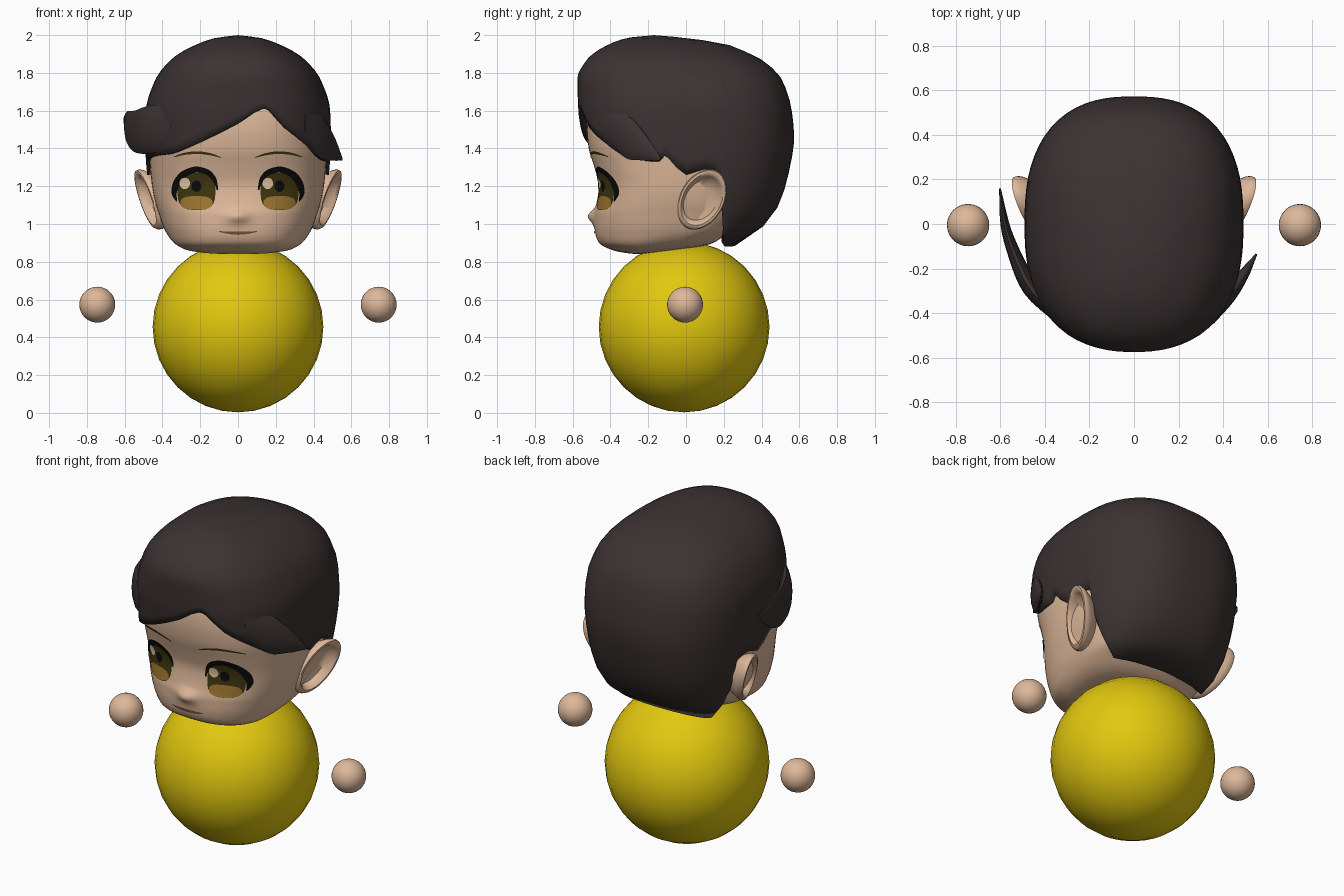
import bpy, bmesh, math
from mathutils import Vector

if "Cube" in bpy.data.objects:
    bpy.data.objects.remove(bpy.data.objects["Cube"])


def material(name, r, g, b):
    m = bpy.data.materials.new(name)
    lin = [(c / 255 / 12.92 if c < 11 else ((c / 255 + .055) / 1.055) ** 2.4) for c in (r, g, b)]
    m.diffuse_color = (*lin, 1)
    m.use_nodes = True
    m.node_tree.nodes["Principled BSDF"].inputs["Base Color"].default_value = m.diffuse_color
    return m


SKIN = material("skin", 222, 184, 154)
YELLOW = material("yellow", 226, 200, 14)
HAIR = material("dark_hair", 60, 50, 50)
BLACK = material("lash_black", 10, 10, 10)
OLIVE = material("iris_olive", 62, 54, 14)
GOLD = material("iris_gold", 158, 118, 48)
SHINE = material("eye_shine", 236, 208, 176)
LIP = material("mouth_brown", 120, 82, 58)


def interp(table, k):
    """Smooth monotone interpolation of rows (key, values...)."""
    n = len(table)
    k = min(max(k, table[0][0]), table[-1][0])
    i = max(j for j in range(n - 1) if table[j][0] <= k)
    h = table[i + 1][0] - table[i][0]
    t = (k - table[i][0]) / h
    out = []
    for c in range(1, len(table[0])):
        def slope(j):
            return (table[j + 1][c] - table[j][c]) / (table[j + 1][0] - table[j][0])

        def tangent(j):
            if j == 0:
                return slope(0)
            if j == n - 1:
                return slope(n - 2)
            a, b = slope(j - 1), slope(j)
            return 2 * a * b / (a + b) if a * b > 0 else 0
        out.append(table[i][c] * (1 + 2 * t) * (1 - t) ** 2 + tangent(i) * h * t * (1 - t) ** 2
                   + table[i + 1][c] * t * t * (3 - 2 * t) + tangent(i + 1) * h * t * t * (t - 1))
    return out


def grid(name, rows, mat, closed=True, caps=False, solid=True, angle=50):
    """Mesh from rows of points; solid meshes get outward normals."""
    bm = bmesh.new()
    vs = [[bm.verts.new(p) for p in row] for row in rows]
    n = len(rows[0])
    for a, b in zip(vs, vs[1:]):
        for c in range(n if closed else n - 1):
            d = (c + 1) % n
            bm.faces.new((a[c], b[c], b[d], a[d]))
    if caps:
        bm.faces.new(vs[0])
        bm.faces.new(vs[-1][::-1])
    bmesh.ops.remove_doubles(bm, verts=bm.verts, dist=1e-5)
    if solid:
        bmesh.ops.recalc_face_normals(bm, faces=bm.faces)
    me = bpy.data.meshes.new(name)
    bm.to_mesh(me)
    bm.free()
    me.materials.append(mat)
    ob = bpy.data.objects.new(name, me)
    bpy.context.collection.objects.link(ob)
    bpy.context.view_layer.objects.active = ob
    bpy.ops.object.select_all(action='DESELECT')
    ob.select_set(True)
    bpy.ops.object.shade_smooth_by_angle(angle=math.radians(angle))
    return ob


def ring_point(phi, hw, yf, cy, yb, n):
    """Superellipse point; phi = 0 faces front, 90 degrees is +x."""
    s, c = math.sin(phi), math.cos(phi)
    k = (abs(s) ** n + abs(c) ** n) ** (-1 / n)
    return hw * k * s, cy - k * c * ((cy - yf) if c > 0 else (yb - cy))


# Body and hands
def ball(name, loc, r, mat):
    bpy.ops.mesh.primitive_uv_sphere_add(segments=32, ring_count=16, radius=r, location=loc)
    ob = bpy.context.object
    ob.name = name
    ob.data.materials.append(mat)
    bpy.ops.object.shade_smooth()


ball("body", (0, -.01, .455), .452, YELLOW)
for s in (-1, 1):
    ball("hand", (s * .745, -.005, .573), .095, SKIN)

# Head: z, half width, front y, middle y, back y
HEAD = [(.838, 0, -.2, -.2, -.2), (.844, .17, -.30, -.15, .04), (.862, .29, -.39, -.1, .14),
        (.9, .35, -.46, -.05, .2), (.95, .385, -.48, 0, .27), (1.0, .405, -.485, 0, .32),
        (1.05, .42, -.485, 0, .36), (1.1, .435, -.475, 0, .4), (1.2, .455, -.462, 0, .45),
        (1.3, .465, -.485, 0, .48), (1.4, .47, -.515, 0, .5), (1.5, .46, -.525, 0, .5),
        (1.7, .40, -.49, 0, .44), (1.82, .25, -.35, 0, .28), (1.86, 0, -.05, -.05, -.05)]
FN = 2.6


def nose(x, z):
    return .035 * math.exp(-(x / .055) ** 2 - ((z - 1.04) / .035) ** 2)


def face_y(x, z):
    hw, yf, cy, yb = interp(HEAD, z)
    return cy - (cy - yf) * max(0, 1 - abs(x / hw) ** FN) ** (1 / FN) - nose(x, z)


rows = []
zs = [a[0] + (b[0] - a[0]) * i / 4 for a, b in zip(HEAD, HEAD[1:]) for i in range(4)] + [1.86]
for z in zs:
    row = []
    for i in range(96):
        x, y = ring_point(i * math.tau / 96, *interp(HEAD, z), FN)
        if y < 0:
            y -= nose(x, z)
        row.append((x, y, z + .1 * max(0, y + .25) * max(0, 1 - (z - .84) / .3)))
    rows.append(row)
grid("head", rows, SKIN)

# Ears: cupped rings around a slanted outline
for s in (-1, 1):
    rows = []
    for sc, dx in ((.5, -.12), (.82, -.06), (.97, -.015), (1, .005), (.96, .022), (.86, .024),
                   (.76, .008), (.68, -.025), (.4, -.035), (0, -.035)):
        row = []
        for i in range(28):
            a = i * math.tau / 28
            dz = .16 * sc * math.sin(a)
            y = .085 + .125 * sc * math.cos(a) + .25 * dz
            row.append((s * (.455 + .3 * (y - .05) + .25 * dz + dx), y, 1.13 + dz))
        rows.append(row)
    grid("ear", rows, SKIN, caps=False)

# Hair cap: hull (z, half width, front, middle, back) trimmed by a hairline (angle, z)
HULL = [(.88, .32, -.3, .17, .25), (.92, .36, -.4, .128, .33), (1.0, .41, -.48, .07, .42),
        (1.12, .455, -.53, .02, .5), (1.3, .485, -.545, 0, .55), (1.45, .492, -.55, 0, .573),
        (1.6, .488, -.57, 0, .56), (1.77, .435, -.575, 0, .505), (1.87, .355, -.525, -.03, .40),
        (1.91, .30, -.48, -.06, .32), (1.95, .22, -.41, -.1, .22), (1.985, .12, -.31, -.16, 0),
        (2.0, 0, -.17, -.17, -.17)]
BACK = [(90, 1.26), (100, 1.29), (109, 1.27), (111, .885), (125, .88), (180, .885)]
LINE = ([(-a, z) for a, z in BACK[::-1]]
        + [(-78, 1.34), (-60, 1.36), (-45, 1.37), (-30, 1.41), (-15, 1.465), (0, 1.53),
           (17, 1.61), (30, 1.505), (45, 1.42), (60, 1.345), (75, 1.33), (78, 1.36)] + BACK)
angles = sorted({a for a, _ in LINE} | set(range(-175, 180, 5)))
angles.remove(-180)
rows = []
for r in range(19):
    row = []
    for a in angles:
        z = 2 - (2 - interp(LINE, a)[0]) * (r / 18) ** 1.7
        row.append((*ring_point(math.radians(a), *interp(HULL, z), 2.5), z))
    rows.append(row)
cap = grid("hair_cap", rows, HAIR, solid=False)
shell = cap.modifiers.new("thickness", 'SOLIDIFY')
shell.thickness = .04
shell.offset = -1


# Flicked side locks: step, x, y, z, half height, half thickness
def lock(name, path):
    rows, n = [], 4 * (len(path) - 1)
    for i in range(n + 1):
        t = i / 4
        x, y, z, hh, th = interp(path, t)
        a, b = interp(path, t - .1), interp(path, t + .1)
        d = Vector((b[0] - a[0], b[1] - a[1], 0)).normalized()
        rows.append([(x + d.y * th * math.cos(q), y - d.x * th * math.cos(q), z + hh * math.sin(q))
                     for q in (j * math.tau / 14 for j in range(14))])
    grid(name, rows, HAIR, caps=True)


lock("left_lock", [(0, -.33, -.41, 1.52, .13, .04), (1, -.46, -.29, 1.50, .13, .04),
                   (2, -.535, -.14, 1.49, .115, .03), (3, -.58, 0, 1.51, .09, .02),
                   (4, -.602, .16, 1.55, .02, .004)])
lock("right_lock", [(0, .33, -.42, 1.55, .11, .04), (1, .425, -.32, 1.47, .12, .035),
                    (2, .49, -.23, 1.415, .08, .025), (3, .55, -.135, 1.345, .01, .004)])


# Painted face details, laid on the face surface
def plate(name, cx, cz, rx, rz, mat, off, n=2.0):
    rows = []
    for k in range(7):
        row = []
        for i in range(32):
            a = i * math.tau / 32
            s, c = math.sin(a), math.cos(a)
            q = k / 6 * (abs(s) ** n + abs(c) ** n) ** (-1 / n)
            x, z = cx + rx * q * c, cz - rz * q * s
            row.append((x, face_y(x, z) - off, z))
        rows.append(row)
    grid(name, rows[::-1], mat, solid=False)


def ribbon(name, pts, mat, sx=1, off=.005):
    """Strip with rows (step, x, z, half width)."""
    rows, n = [], 6 * (len(pts) - 1)
    for i in range(n + 1):
        x, z, w = interp(pts, i / 6)
        a, b = interp(pts, i / 6 - .1), interp(pts, i / 6 + .1)
        d = Vector((b[0] - a[0], b[1] - a[1])).normalized()
        ps = [(sx * (x - d.y * w * k), z + d.x * w * k) for k in (1, 0, -1)]
        rows.append([(px, face_y(px, pz) - off, pz) for px, pz in (ps if sx > 0 else ps[::-1])])
    grid(name, rows, mat, closed=False, solid=False)


for s in (-1, 1):
    plate("iris", s * .22, 1.172, .1, .098, OLIVE, .004, 3)
    plate("iris_glow", s * .22, 1.112, .085, .036, GOLD, .006, 2.6)
    plate("pupil", s * .22, 1.2, .026, .03, BLACK, .006)
    plate("eye_shine", s * .22 - .062, 1.215, .028, .03, SHINE, .008)
    ribbon("upper_lash", [(0, .108, 1.18, .004), (1, .125, 1.235, .011), (2, .165, 1.275, .015),
                          (3, .22, 1.288, .016), (4, .285, 1.265, .018), (5, .325, 1.215, .019),
                          (6, .338, 1.165, .014), (7, .325, 1.12, .003)], BLACK, s, .007)
    ribbon("eyebrow", [(0, .09, 1.352, .002), (1, .15, 1.37, .006), (2, .215, 1.378, .007),
                       (3, .28, 1.372, .006), (4, .34, 1.355, .002)], OLIVE, s)
ribbon("mouth", [(0, -.1, .96, .002), (1, -.05, .954, .007), (2, 0, .952, .009),
                 (3, .05, .954, .007), (4, .1, .96, .002)], LIP)
